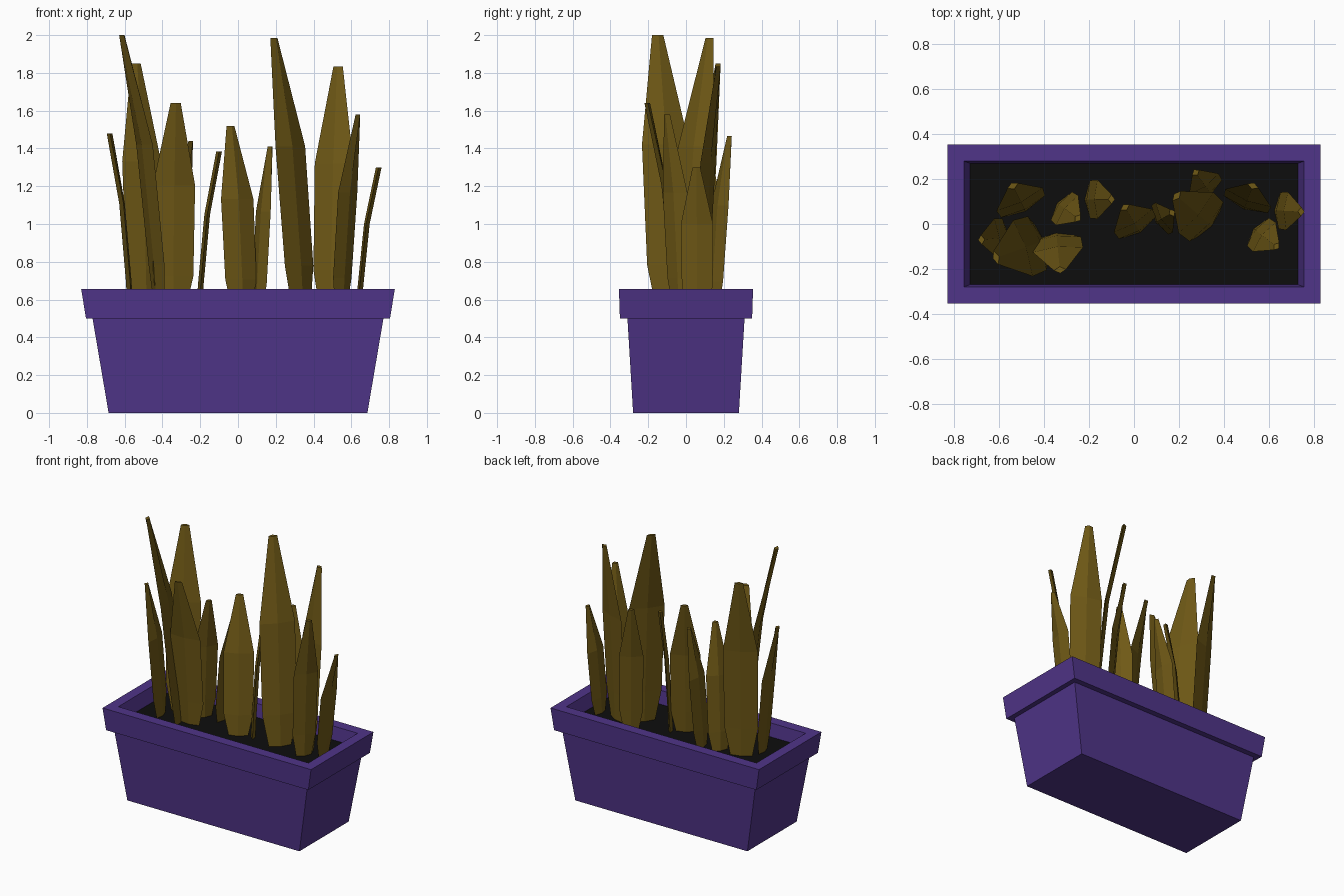
import bpy, bmesh
from mathutils import Vector

if "Cube" in bpy.data.objects:
    bpy.data.objects.remove(bpy.data.objects["Cube"])


def material(name, color):
    m = bpy.data.materials.new(name)
    m.diffuse_color = (*color, 1)
    m.use_nodes = True
    m.node_tree.nodes["Principled BSDF"].inputs["Base Color"].default_value = m.diffuse_color
    return m


def loft(name, rings, mat, cap_start=True, cap_end=True):
    """Flat-faced skin over a list of four-point rings."""
    bm = bmesh.new()
    loops = [[bm.verts.new(p) for p in r] for r in rings]
    for a, b in zip(loops, loops[1:]):
        for i in range(4):
            j = (i + 1) % 4
            bm.faces.new((a[i], a[j], b[j], b[i]))
    if cap_start:
        bm.faces.new(loops[0][::-1])
    if cap_end:
        bm.faces.new(loops[-1])
    bmesh.ops.recalc_face_normals(bm, faces=bm.faces)
    me = bpy.data.meshes.new(name)
    bm.to_mesh(me)
    bm.free()
    me.materials.append(mat)
    ob = bpy.data.objects.new(name, me)
    bpy.context.collection.objects.link(ob)
    return ob


def rect(x, y, z):
    return [(-x, -y, z), (x, -y, z), (x, y, z), (-x, y, z)]


purple = material("purple_plastic", (0.08, 0.035, 0.25))
brown = material("soil_black", (0.004, 0.004, 0.004))
olive = material("olive_leaf", (0.16, 0.10, 0.008))

# Planter box with a stepped rim and a recessed inside
SOIL_Z = 0.56
loft("planter_box", [
    rect(0.685, 0.28, 0), rect(0.77, 0.31, 0.5), rect(0.805, 0.35, 0.5),
    rect(0.83, 0.355, 0.655), rect(0.757, 0.28, 0.655),
    rect(0.725, 0.268, SOIL_Z - 0.02)], purple)

# Soil slab
loft("soil", [rect(0.725, 0.268, SOIL_Z - 0.02), rect(0.731, 0.27, SOIL_Z)], brown)

# Leaf profile: height fraction, lean fraction, width fraction
PROFILE = [(0.0, 0.0, 0.62), (0.16, 0.08, 0.96), (0.6, 0.4, 1.0), (1.0, 1.0, 0.24)]


def leaf(index, base, tip, height, width):
    """Ridged blade that bends outward from base to tip."""
    b, t = Vector((*base, 0)), Vector((*tip, 0))
    out = (t - b).normalized()
    side = Vector((-out.y, out.x, 0))
    z0 = SOIL_Z - 0.01
    rings = []
    for h, lean, w in PROFILE:
        c = b.lerp(t, lean) + Vector((0, 0, z0 + h * (height - z0)))
        half, ridge = side * width * w / 2, out * 0.015
        rings.append([c - half, c + ridge, c + half, c - ridge])
    loft(f"leaf_{index:02d}", rings, olive)


# Leaves: base xy, tip xy, tip height, width
LEAVES = [
    ((-0.415, -0.08), (-0.615, -0.15), 2.00, 0.265),
    ((-0.49, 0.07), (-0.54, 0.17), 1.85, 0.23),
    ((-0.345, -0.055), (-0.33, -0.205), 1.64, 0.225),
    ((-0.33, 0.085), (-0.25, 0.025), 1.44, 0.165),
    ((-0.57, -0.06), (-0.68, -0.07), 1.48, 0.18),
    ((-0.205, 0.11), (-0.10, 0.11), 1.385, 0.175),
    ((0.02, -0.025), (-0.04, 0.075), 1.52, 0.20),
    ((0.11, 0.015), (0.17, 0.05), 1.41, 0.155),
    ((0.335, 0.0), (0.19, 0.125), 1.985, 0.24),
    ((0.335, 0.145), (0.275, 0.23), 1.465, 0.16),
    ((0.495, 0.08), (0.53, 0.17), 1.835, 0.22),
    ((0.545, -0.03), (0.635, -0.10), 1.58, 0.165),
    ((0.64, 0.06), (0.745, 0.055), 1.30, 0.17),
]
for i, args in enumerate(LEAVES, 1):
    leaf(i, *args)
